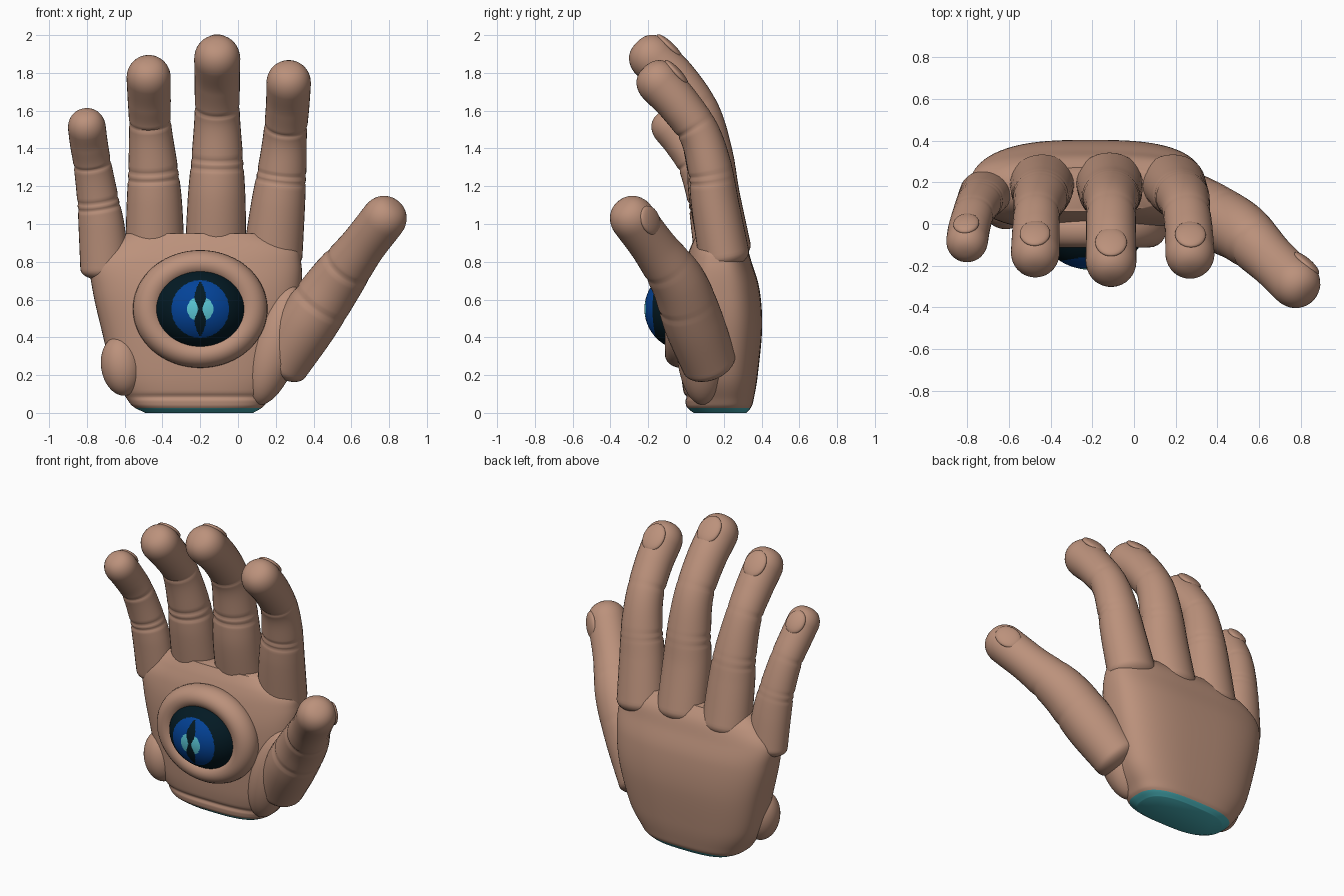
import bpy
import math
from mathutils import Vector, Matrix

cube = bpy.data.objects.get("Cube")
if cube:
    bpy.data.objects.remove(cube, do_unlink=True)


def material(name, rgb):
    m = bpy.data.materials.new(name)
    m.use_nodes = True
    m.diffuse_color = (*rgb, 1)
    bsdf = next(n for n in m.node_tree.nodes if n.type == 'BSDF_PRINCIPLED')
    bsdf.inputs["Base Color"].default_value = (*rgb, 1)
    return m


skin = material("skin", (0.50, 0.285, 0.20))
teal = material("wrist teal", (0.06, 0.40, 0.44))
dark = material("eye dark", (0.001, 0.010, 0.017))
blue = material("iris blue", (0.001, 0.055, 0.31))
cyan = material("pupil cyan", (0.10, 0.56, 0.66))


def smooth(ob, angle=50):
    bpy.ops.object.select_all(action='DESELECT')
    ob.select_set(True)
    bpy.context.view_layer.objects.active = ob
    bpy.ops.object.shade_smooth_by_angle(angle=math.radians(angle))


def loft(name, rings, mats):
    """Skin a list of equally long rings, closing both ends."""
    n = len(rings[0])
    verts = [p for ring in rings for p in ring]
    faces = [tuple(reversed(range(n))),
             tuple(range(len(verts) - n, len(verts)))]
    for k in range(len(rings) - 1):
        for i in range(n):
            j = (i + 1) % n
            faces.append((k * n + i, k * n + j, k * n + n + j, k * n + n + i))
    me = bpy.data.meshes.new(name)
    me.from_pydata(verts, [], faces)
    for m in mats:
        me.materials.append(m)
    ob = bpy.data.objects.new(name, me)
    bpy.context.collection.objects.link(ob)
    smooth(ob)
    return ob


def spline(points, steps):
    """Catmull-Rom samples through tuples of any length."""
    pts = [Vector(p) for p in points]
    pts = [2 * pts[0] - pts[1]] + pts + [2 * pts[-1] - pts[-2]]
    out = []
    for a, b, c, d in zip(pts, pts[1:], pts[2:], pts[3:]):
        for s in range(steps):
            t = s / steps
            out.append(0.5 * (2 * b + (c - a) * t + (2 * a - 5 * b + 4 * c - d) * t * t
                              + (3 * b - a - 3 * c + d) * t ** 3))
    return out + [pts[-2]]


def ellipsoid(name, loc, radii, mats, rot=None, segs=40, rows=24):
    bpy.ops.mesh.primitive_uv_sphere_add(segments=segs, ring_count=rows, radius=1)
    ob = bpy.context.object
    ob.name = name
    base = rot.to_4x4() if rot else Matrix.Identity(4)
    ob.data.transform(Matrix.Translation(loc) @ base @ Matrix.Diagonal((*radii, 1)))
    for m in mats:
        ob.data.materials.append(m)
    smooth(ob, 80)
    return ob


def finger(name, points, creases, back_ref, nail, base_depth=0.86):
    """Tapered tube, flatter at its base, with rounded ends, creases and a nail."""
    path = spline(points, 16)
    centres = [Vector(p[:3]) for p in path]
    radii = [p[3] for p in path]
    last = len(path) - 1
    sides = 32
    frames = []
    for k in range(last + 1):
        t = (centres[min(k + 1, last)] - centres[max(k - 1, 0)]).normalized()
        back = (back_ref - t * t.dot(back_ref)).normalized()
        frames.append((t, back, back.cross(t)))

    def ring(k, shift, scale):
        t, back, side = frames[k]
        c = centres[k] + t * shift
        depth = base_depth + (1 - base_depth) * k / last
        dip = sum(math.exp(-((c.z - z) / 0.011) ** 2) for z in creases)
        out = []
        for i in range(sides):
            a = 2 * math.pi * i / sides
            r = radii[k] * scale - 0.008 * dip * (0.55 - 0.45 * math.cos(a))
            out.append(c + (back * math.cos(a) * depth + side * -math.sin(a)) * r)
        return out

    arc = [math.radians(10 * i) for i in range(1, 9)] + [math.radians(87)]
    r0, r1 = radii[0], radii[-1]
    rings = [ring(0, -0.5 * r0 * math.sin(a), math.cos(a)) for a in reversed(arc)]
    rings += [ring(k, 0, 1) for k in range(last + 1)]
    rings += [ring(last, r1 * math.sin(a), math.cos(a) ** 0.8) for a in arc]
    loft(name, rings, [skin])

    # nail plate set into the back of the tip
    t, back, side = frames[-1]
    rot = Matrix((side, t, back)).transposed()
    ellipsoid(name + "_nail", centres[-1] + back * r1 * 0.88 - t * 0.02,
              (nail, nail * 1.2, 0.024), [skin], rot, 32, 16)


# palm: superellipse sections (z, x min, x max, y min, y max)
sections = [
    (0.00, -0.49, 0.08, 0.04, 0.32),
    (0.03, -0.55, 0.13, 0.005, 0.345),
    (0.07, -0.585, 0.16, -0.005, 0.358),
    (0.20, -0.66, 0.24, -0.025, 0.38),
    (0.45, -0.725, 0.31, -0.035, 0.403),
    (0.65, -0.77, 0.335, -0.03, 0.39),
    (0.79, -0.78, 0.335, -0.005, 0.35),
    (0.88, -0.70, 0.30, 0.025, 0.32),
    (0.95, -0.59, 0.14, 0.06, 0.27),
]
palm_rings = []
for z, x0, x1, y0, y1 in spline(sections, 10):
    row = []
    crease = 0.012 * math.exp(-((z - 0.085) / 0.012) ** 2)
    for i in range(72):
        a = 2 * math.pi * i / 72
        c, s = math.cos(a), math.sin(a)
        x = (x0 + x1) / 2 + (x1 - x0) / 2 * math.copysign(abs(c) ** 0.7, c)
        y = (y0 + y1) / 2 + (y1 - y0) / 2 * math.copysign(abs(s) ** 0.7, s)
        row.append((x, y + crease * max(0, -s), z))
    palm_rings.append(row)
palm = loft("palm", palm_rings, [skin, teal])
for f in palm.data.polygons:
    f.material_index = 1 if f.center.z < 0.028 else 0

# pads at the heel of the hand
ellipsoid("thumb_pad", (0.195, 0.09, 0.36), (0.135, 0.14, 0.33), [skin],
          Matrix.Rotation(math.radians(17), 3, 'Y'))
ellipsoid("outer_heel_pad", (-0.615, 0.085, 0.25), (0.11, 0.11, 0.16), [skin],
          Matrix.Rotation(math.radians(-8), 3, 'Y'))

# fingers: path points (x, y, z, radius)
back = Vector((0, 1, 0))
finger("index_finger", [
    (0.185, 0.20, 0.84, 0.157), (0.212, 0.155, 1.10, 0.143), (0.235, 0.125, 1.30, 0.128),
    (0.25, 0.07, 1.48, 0.115), (0.263, -0.035, 1.63, 0.115), (0.268, -0.14, 1.745, 0.118)],
    (1.23, 1.27, 1.52), back, 0.074)
finger("middle_finger", [
    (-0.118, 0.205, 0.87, 0.162), (-0.113, 0.15, 1.15, 0.152), (-0.11, 0.125, 1.36, 0.136),
    (-0.11, 0.07, 1.58, 0.12), (-0.11, -0.05, 1.755, 0.12), (-0.11, -0.175, 1.875, 0.122)],
    (1.30, 1.35, 1.62), back, 0.076)
finger("ring_finger", [
    (-0.44, 0.20, 0.86, 0.157), (-0.443, 0.155, 1.12, 0.146), (-0.45, 0.125, 1.30, 0.131),
    (-0.465, 0.06, 1.52, 0.112), (-0.47, -0.035, 1.66, 0.114), (-0.473, -0.135, 1.773, 0.117)],
    (1.24, 1.29, 1.54), back, 0.073)
finger("little_finger", [
    (-0.705, 0.155, 0.77, 0.13), (-0.722, 0.13, 0.98, 0.122), (-0.742, 0.105, 1.13, 0.11),
    (-0.77, 0.05, 1.31, 0.10), (-0.79, -0.02, 1.43, 0.10), (-0.80, -0.08, 1.51, 0.10)],
    (1.09, 1.13, 1.32), back, 0.062, 0.8)
finger("thumb", [
    (0.235, 0.12, 0.27, 0.148), (0.37, 0.04, 0.48, 0.16), (0.515, -0.04, 0.69, 0.147),
    (0.65, -0.165, 0.87, 0.122), (0.77, -0.28, 1.025, 0.12)],
    (0.58, 0.78), Vector((0.65, 0.75, 0.1)), 0.07, 0.98)

# raised socket rim around the eye
bpy.ops.mesh.primitive_torus_add(major_radius=1, minor_radius=0.3,
                                 major_segments=72, minor_segments=24)
rim = bpy.context.object
rim.name = "eye_socket_rim"
rim.data.transform(Matrix.Translation((-0.2, -0.025, 0.55))
                   @ Matrix.Diagonal((0.274, 0.29, 0.24, 1))
                   @ Matrix.Rotation(math.radians(90), 4, 'X'))
rim.data.materials.append(skin)
smooth(rim, 80)

# eyeball: round iris, two pupil lobes and a slit pinched at its middle
eye = ellipsoid("eyeball", (-0.2, 0, 0.55), (0.26, 0.22, 0.22), [dark, blue, cyan],
                Matrix.Rotation(math.radians(90), 3, 'X'), 160, 160)
for f in eye.data.polygons:
    x, z = f.center.x + 0.2, f.center.z - 0.55
    slit = 0.042 * (1 - (z / 0.15) ** 2) - 0.03 * math.exp(-(z / 0.045) ** 2)
    if f.center.y > 0 or abs(x) < slit:
        f.material_index = 0
    elif math.hypot(x / 0.07, z / 0.067) < 1:
        f.material_index = 2
    elif math.hypot(x, z) < 0.152:
        f.material_index = 1
